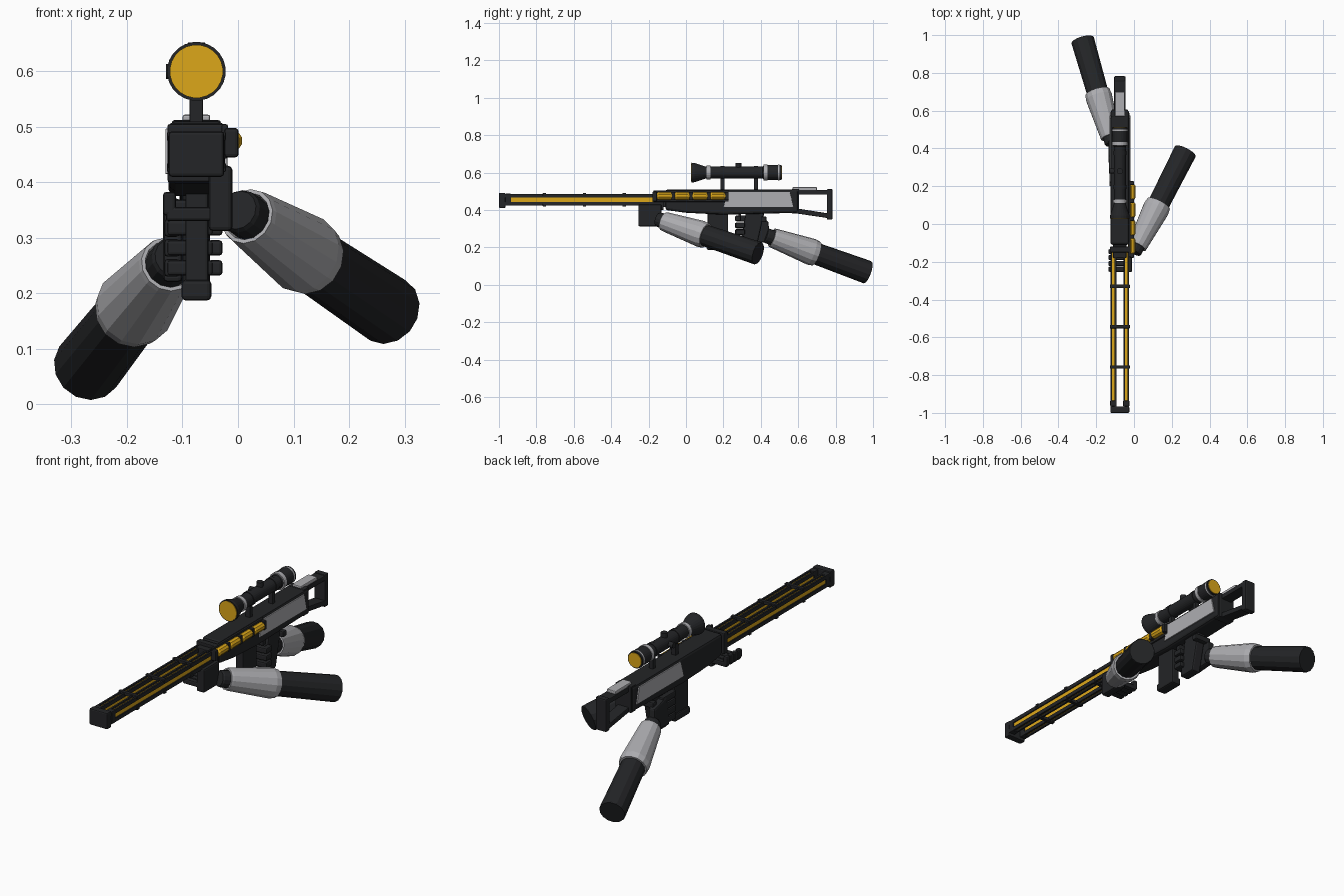
import bpy, bmesh, math
from mathutils import Vector

CX = -0.075  # centre plane of the rifle


def mat(name, c):
    m = bpy.data.materials.new(name)
    m.diffuse_color = (*c, 1)
    return m


BLACK = mat("black", (0.017, 0.018, 0.02))
GREY = mat("light_grey", (0.42, 0.42, 0.44))
GOLD = mat("gold", (0.72, 0.39, 0.01))


def finish(name, bm, m, bevel=0):
    bmesh.ops.recalc_face_normals(bm, faces=bm.faces)
    me = bpy.data.meshes.new(name)
    bm.to_mesh(me)
    bm.free()
    me.materials.append(m)
    o = bpy.data.objects.new(name, me)
    bpy.context.collection.objects.link(o)
    if bevel:
        b = o.modifiers.new("bevel", 'BEVEL')
        b.width, b.segments, b.limit_method = bevel, 2, 'ANGLE'
    return o


def box(name, x, y, z, m=BLACK, bevel=0.004):
    """Box from (min, max) ranges."""
    bm = bmesh.new()
    bmesh.ops.create_cube(bm, size=1)
    for v in bm.verts:
        v.co = [r[0] + (c + 0.5) * (r[1] - r[0]) for c, r in zip(v.co, (x, y, z))]
    return finish(name, bm, m, bevel)


def plate(name, pts, x0, x1, m=BLACK, bevel=0.004):
    """Side profile of (y, z) points extruded across x."""
    bm = bmesh.new()
    f = bm.faces.new([bm.verts.new((x0, y, z)) for y, z in pts])
    ext = bmesh.ops.extrude_face_region(bm, geom=[f])["geom"]
    for v in ext:
        if isinstance(v, bmesh.types.BMVert):
            v.co.x = x1
    return finish(name, bm, m, bevel)


def lathe(name, start, axis, prof, m=BLACK, n=16):
    """Turn (distance, radius) points about an axis, with flat end caps."""
    bm = bmesh.new()
    q = Vector(axis).to_track_quat('Z', 'Y')
    rings = []
    for d, r in prof:
        rings.append([bm.verts.new(Vector(start) + q @ Vector((
            r * math.cos(2 * math.pi * (i + 0.5) / n), r * math.sin(2 * math.pi * (i + 0.5) / n), d)))
            for i in range(n)])
    for a, b in zip(rings, rings[1:]):
        for i in range(n):
            j = (i + 1) % n
            bm.faces.new((a[i], a[j], b[j], b[i]))
    bm.faces.new(rings[0])
    bm.faces.new(rings[-1])
    return finish(name, bm, m)


# Receiver
plate("receiver", [(-0.11, 0.40), (-0.11, 0.51), (0.60, 0.51), (0.60, 0.385),
                   (0.20, 0.375), (0.0, 0.385)], CX - 0.05, CX + 0.05, bevel=0.012)
box("receiver_front_plate", (CX - 0.052, CX + 0.052), (-0.15, -0.12), (0.40, 0.505))
box("receiver_neck", (CX - 0.035, CX + 0.035), (-0.18, -0.10), (0.415, 0.49))
for s, n in ((1, "right"), (-1, "left")):
    plate(n + "_side_panel", [(0.20, 0.415), (0.225, 0.497), (0.555, 0.497), (0.575, 0.415)],
          CX + s * 0.045, CX + s * 0.056, GREY, 0.002)

# Gold cells on the right side
box("cell_holder", (CX + 0.045, -0.018), (-0.175, 0.23), (0.443, 0.505))
box("cell_front_cap", (-0.025, 0.001), (-0.18, -0.155), (0.445, 0.498), bevel=0.006)
for i in range(4):
    y = -0.155 + i * 0.095
    lathe("gold_cell", (-0.013, y, 0.475), (0, 1, 0), [(0, 0.016), (0.008, 0.021), (0.072, 0.021), (0.08, 0.016)], GOLD, 10)
    box("cell_band", (-0.03, 0.0), (y + 0.077, y + 0.097), (0.453, 0.497), bevel=0.003)

# Twin barrel rails: gold core with black corner strips
for s in (-1, 1):
    x = CX + s * 0.034
    box("rail_core", (x - 0.010, x + 0.010), (-0.96, -0.14), (0.433, 0.477), GOLD, 0)
    for a in (-1, 1):
        for b in (-1, 1):
            u, w = x + a * 0.011, 0.455 + b * 0.021
            box("rail_strip", (u - 0.0045, u + 0.0045), (-0.97, -0.14), (w - 0.0095, w + 0.0095), bevel=0)
    box("muzzle_clamp", (x - 0.017, x + 0.017), (-0.965, -0.935), (0.423, 0.487))
for y in (-0.33, -0.543, -0.757):
    box("rail_crossbar", (CX - 0.053, CX + 0.053), (y - 0.009, y + 0.009), (0.475, 0.491), bevel=0.002)
    box("rail_lower_crossbar", (CX - 0.053, CX + 0.053), (y - 0.009, y + 0.009), (0.419, 0.435), bevel=0.002)
box("muzzle_block", (CX - 0.05, CX + 0.05), (-1.0, -0.965), (0.41, 0.492), bevel=0.006)

# Open shoulder stock
box("stock_top_bar", (CX - 0.03, CX + 0.03), (0.58, 0.77), (0.482, 0.507))
plate("stock_lower_bar", [(0.58, 0.41), (0.58, 0.383), (0.77, 0.355), (0.77, 0.38)], CX - 0.03, CX + 0.03)
box("stock_butt", (CX - 0.03, CX + 0.03), (0.753, 0.783), (0.348, 0.512), bevel=0.006)
box("stock_front", (CX - 0.044, CX + 0.044), (0.565, 0.605), (0.38, 0.512))
box("cheek_rest", (CX - 0.025, CX + 0.025), (0.57, 0.70), (0.50, 0.522), GREY)

# Scope
Y = (0, 1, 0)
lathe("scope_tube", (CX, 0.03, 0.60), Y, [(0, 0.053), (0.015, 0.052), (0.075, 0.032), (0.38, 0.032),
      (0.39, 0.04), (0.48, 0.041)], n=24)
lathe("front_lens", (CX, 0.027, 0.60), Y, [(0, 0.048), (0.006, 0.048)], GOLD, 24)
lathe("rear_lens", (CX, 0.507, 0.60), Y, [(0, 0.036), (0.006, 0.036)], GOLD, 24)
for y in (0.11, 0.415, 0.492):
    r = 0.037 if y < 0.2 else 0.0425
    lathe("scope_ring", (CX, y, 0.60), Y, [(0, r), (0.02 if y < 0.45 else 0.008, r)], GREY, 24)
for y in (0.195, 0.375):
    box("scope_mount", (CX - 0.012, CX + 0.012), (y - 0.011, y + 0.011), (0.505, 0.58), bevel=0.002)
    lathe("mount_ring", (CX, y - 0.011, 0.60), Y, [(0, 0.035), (0.022, 0.035)], n=24)
lathe("elevation_knob", (CX, 0.28, 0.60), (0, 0, 1), [(0, 0.016), (0.052, 0.016)], n=12)
lathe("windage_knob", (CX, 0.28, 0.60), (-1, 0, 0), [(0, 0.014), (0.055, 0.014)], n=12)

# Magazine, pistol grip and trigger
box("magazine", (CX - 0.02, CX + 0.022), (0.115, 0.225), (0.19, 0.39), bevel=0.006)
box("magazine_foot", (CX - 0.027, CX + 0.027), (0.11, 0.23), (0.187, 0.225), bevel=0.008)
plate("pistol_grip", [(0.32, 0.39), (0.42, 0.39), (0.375, 0.19), (0.285, 0.19)], CX - 0.025, CX + 0.025, bevel=0.008)
box("trigger", (CX - 0.006, CX + 0.006), (0.28, 0.295), (0.34, 0.385), bevel=0.002)

# Rear hand round the pistol grip
plate("rear_palm", [(0.34, 0.37), (0.44, 0.34), (0.45, 0.23), (0.32, 0.22)], -0.135, -0.10, bevel=0.008)
for i, z in enumerate((0.355, 0.318, 0.282, 0.246)):
    box("rear_finger_side", (-0.133, -0.105), (0.265, 0.37), (z - 0.016, z + 0.016), bevel=0.006)
    box("rear_finger_front", (-0.128, -0.045), (0.262, 0.292), (z - 0.014, z + 0.014), bevel=0.006)
    if i:
        box("rear_finger_tip", (-0.055, -0.028), (0.265, 0.315), (z - 0.014, z + 0.014), bevel=0.006)
box("rear_thumb", (-0.12, -0.03), (0.40, 0.43), (0.335, 0.365), bevel=0.006)

# Front hand under the rails
box("front_palm", (-0.053, -0.010), (-0.255, -0.13), (0.312, 0.43), bevel=0.008)
for i in range(4):
    y = -0.253 + i * 0.031
    box("front_finger", (-0.130, -0.045), (y, y + 0.027), (0.33, 0.356), bevel=0.006)
    box("front_finger_tip", (-0.135, -0.112), (y, y + 0.027), (0.34, 0.383), bevel=0.006)

# Forearms: wrist, flared grey cuff and dark sleeve
for n, start, end in (("right", (0.0, -0.15, 0.35), (0.272, 0.385, 0.168)),
                      ("left", (-0.115, 0.425, 0.265), (-0.272, 0.973, 0.066))):
    a = Vector(end) - Vector(start)
    L = a.length
    lathe(n + "_wrist", start, a, [(0, 0.036), (0.008, 0.04), (0.08, 0.042)], n=14)
    lathe(n + "_cuff", start, a, [(0.05, 0.042), (0.038, 0.044), (0.038, 0.051), (0.05, 0.053),
          (0.27, 0.072), (0.30, 0.067), (0.30, 0.055)], GREY, 14)
    lathe(n + "_sleeve", start, a, [(0.28, 0.058), (L - 0.004, 0.063), (L, 0.061)], n=14)
